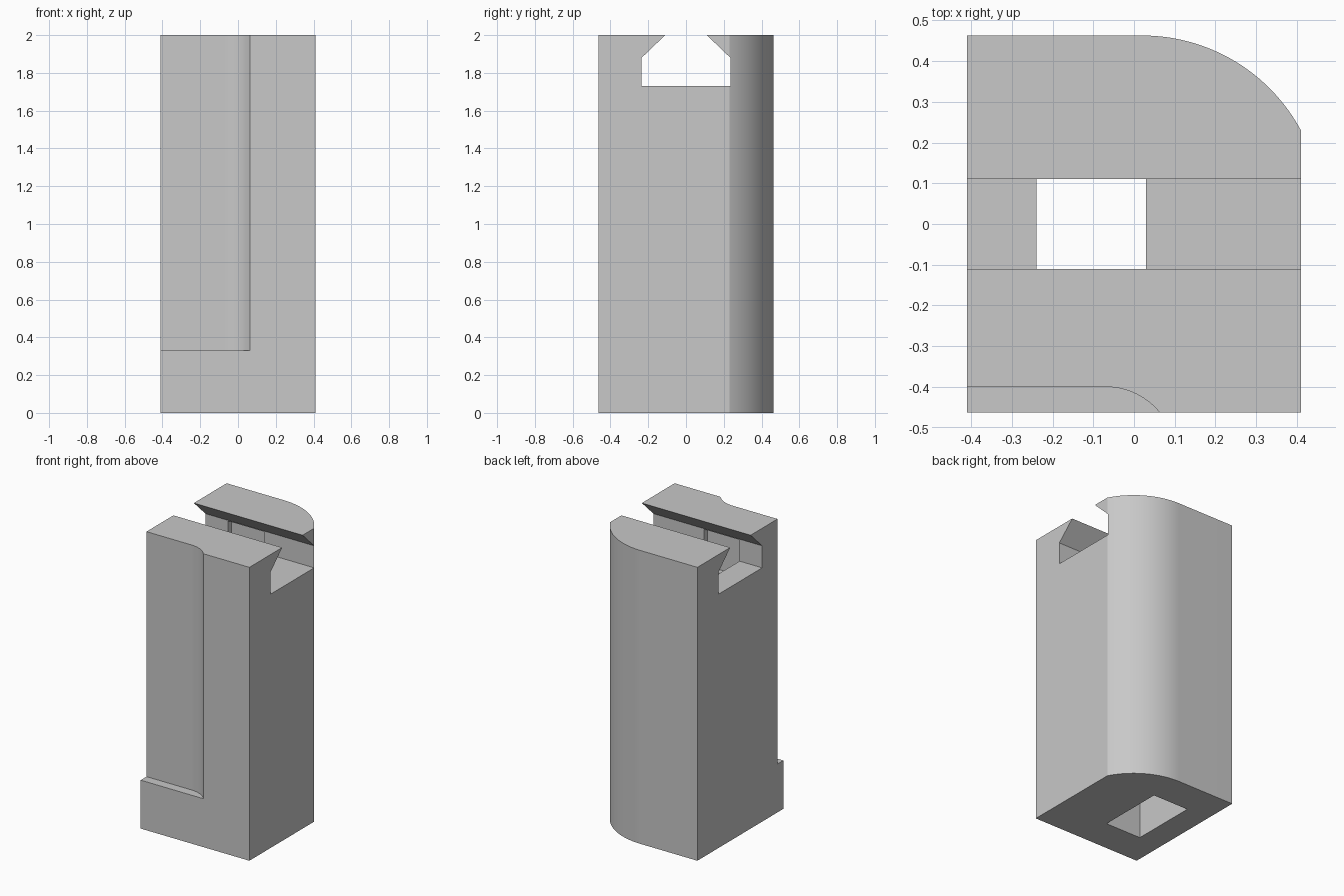
import bpy, bmesh, math
from mathutils import Vector

if "Cube" in bpy.data.objects:
    bpy.data.objects.remove(bpy.data.objects["Cube"], do_unlink=True)

W, D, H = 0.41, 0.463, 2.0   # half width, half depth, height

grey = bpy.data.materials.new("light grey")
grey.use_nodes = True
colour = (0.58, 0.58, 0.58, 1)
grey.diffuse_color = colour
grey.node_tree.nodes["Principled BSDF"].inputs["Base Color"].default_value = colour


def prism(name, points, axis, start, end):
    """Extrude a 2D outline along z (xy outline) or x (yz outline)."""
    bm = bmesh.new()
    place = (lambda a, b: (a, b, start)) if axis == "z" else (lambda a, b: (start, a, b))
    face = bm.faces.new([bm.verts.new(place(a, b)) for a, b in points])
    out = bmesh.ops.extrude_face_region(bm, geom=[face])
    move = Vector((0, 0, end - start)) if axis == "z" else Vector((end - start, 0, 0))
    bmesh.ops.translate(bm, vec=move, verts=[v for v in out["geom"] if isinstance(v, bmesh.types.BMVert)])
    bmesh.ops.recalc_face_normals(bm, faces=bm.faces)
    mesh = bpy.data.meshes.new(name)
    bm.to_mesh(mesh)
    bm.free()
    mesh.materials.append(grey)
    obj = bpy.data.objects.new(name, mesh)
    bpy.context.collection.objects.link(obj)
    return obj


def tangent_arc(x0, y0, dx, dy, n):
    """Arc leaving (x0, y0) along +x and dropping to (x0 + dx, y0 - dy)."""
    r = (dx * dx + dy * dy) / (2 * dy)
    sweep = math.asin(dx / r)
    return [(x0 + r * math.sin(sweep * i / n), y0 - r + r * math.cos(sweep * i / n))
            for i in range(n + 1)]


def mirrored(half):
    """Close a half outline by mirroring its first coordinate."""
    return half + [(-a, b) for a, b in reversed(half)]


# Main block with one rounded back corner
block = prism("block", [(W, -D), (-W, -D), (-W, D)]
              + tangent_arc(0.02, D, W - 0.02, 0.233, 32), "z", 0, H)

# Shallow step on the front, fading out through an arc
arc = tangent_arc(-0.07, -0.40, 0.133, D - 0.40, 12)
front_step = prism("front_step_cutter", [(-W - 0.1, -0.40)] + arc
                   + [(arc[-1][0], -D - 0.1), (-W - 0.1, -D - 0.1)], "z", 0.33, H + 0.1)

# Undercut groove across the top
groove = prism("groove_cutter", mirrored(
    [(0.235, 1.73), (0.235, 1.88), (0.11, H), (0.11, H + 0.1)]), "x", -W - 0.1, W + 0.1)

# Vertical shaft, wider just beneath the groove lips
shaft = prism("shaft_cutter", mirrored(
    [(0.23, -0.1), (0.23, 1.61), (0.272, 1.61), (0.272, 1.875)]), "x", -0.24, 0.03)

for cutter in (front_step, groove, shaft):
    mod = block.modifiers.new(cutter.name, "BOOLEAN")
    mod.operation = "DIFFERENCE"
    mod.solver = "EXACT"
    mod.object = cutter
    cutter.hide_render = True

bpy.ops.object.select_all(action="DESELECT")
bpy.context.view_layer.objects.active = block
block.select_set(True)
for mod in list(block.modifiers):
    bpy.ops.object.modifier_apply(modifier=mod.name)
for cutter in (front_step, groove, shaft):
    bpy.data.objects.remove(cutter, do_unlink=True)
bpy.ops.object.shade_smooth_by_angle(angle=math.radians(20))
